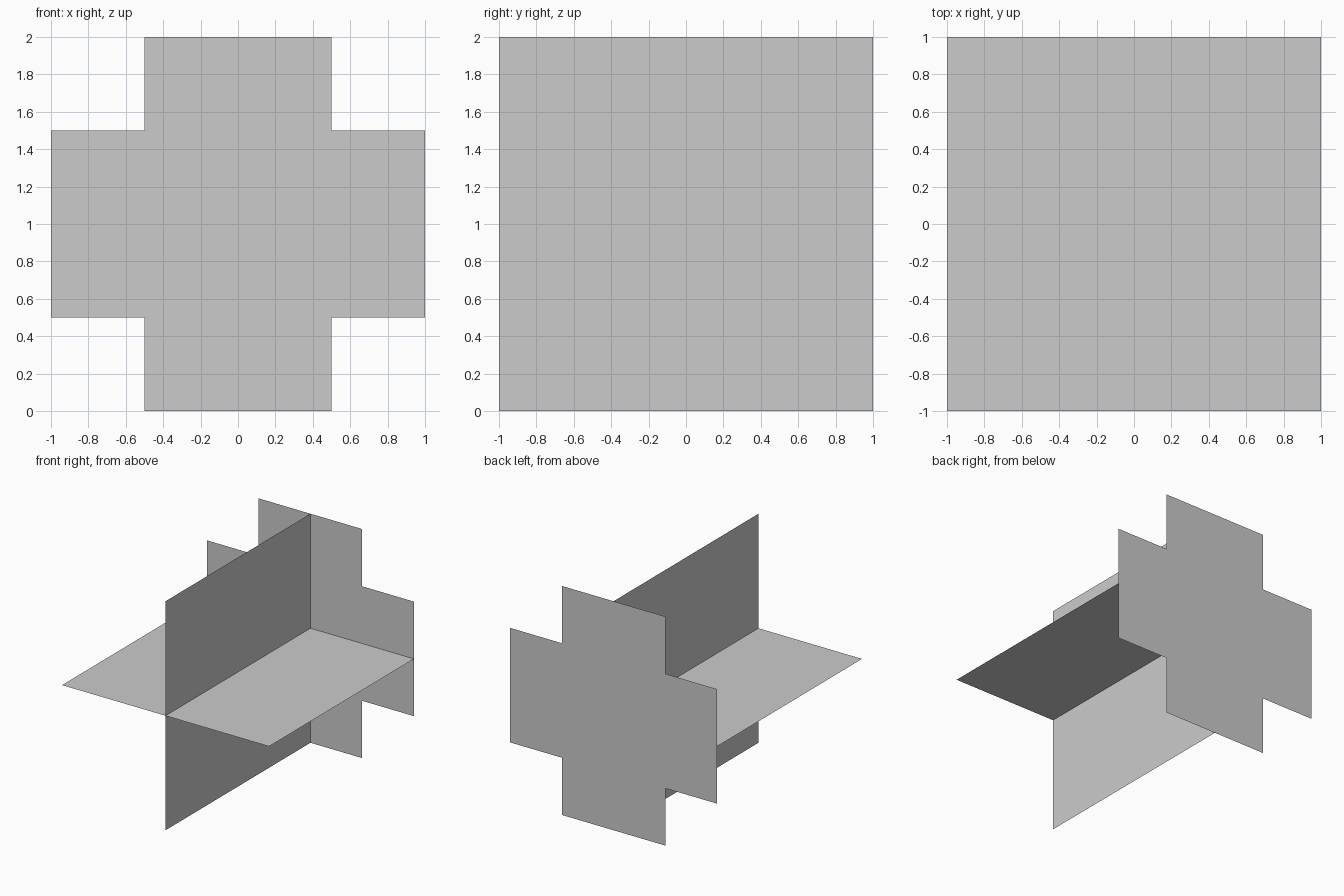
import bpy
from mathutils import Matrix, Vector
from math import radians

cube = bpy.data.objects.get("Cube")
if cube:
    bpy.data.objects.remove(cube)

grey = bpy.data.materials.new("light_grey")
grey.use_nodes = True
colour = (0.6, 0.6, 0.6, 1)
grey.diffuse_color = colour
grey.node_tree.nodes["Principled BSDF"].inputs["Base Color"].default_value = colour


def sheet(name, outline, turn, centre):
    """Flat, zero-thickness sheet from a 2D outline, turned and then moved."""
    points = [turn @ Vector((u, v, 0)) + Vector(centre) for u, v in outline]
    mesh = bpy.data.meshes.new(name)
    mesh.from_pydata(points, [], [range(len(points))])
    mesh.materials.append(grey)
    obj = bpy.data.objects.new(name, mesh)
    bpy.context.collection.objects.link(obj)
    return obj


square = [(-1, -1), (1, -1), (1, 1), (-1, 1)]

# One arm of the cross, repeated by quarter turns
arm = [Vector((1, -0.5)), Vector((1, 0.5)), Vector((0.5, 0.5))]
cross = [Matrix.Rotation(radians(90 * i), 2) @ p for i in range(4) for p in arm]

flat = Matrix.Identity(3)
face_front = Matrix.Rotation(radians(90), 3, "X")
face_side = Matrix.Rotation(radians(90), 3, "Y")

# Two crossing square sheets, closed at the back by a cross-shaped sheet
sheet("horizontal_sheet", square, flat, (0, 0, 1))
sheet("vertical_sheet", square, face_side, (0, 0, 1))
sheet("back_cross", cross, face_front, (0, 1, 1))
